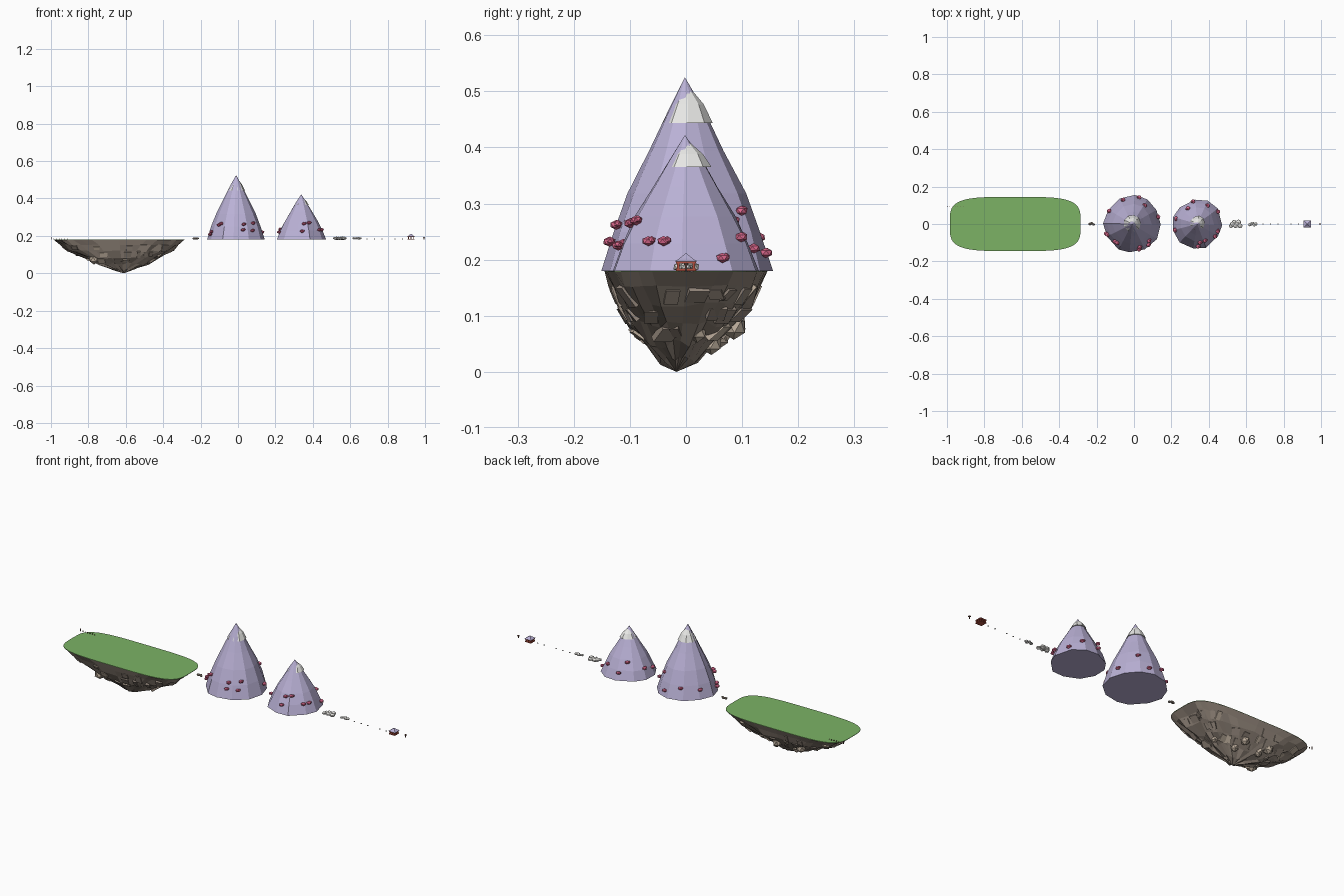
import bpy, bmesh, math, random
from mathutils import Vector, Matrix

random.seed(4)
if "Cube" in bpy.data.objects:
    bpy.data.objects.remove(bpy.data.objects["Cube"])


def material(name, r, g, b):
    m = bpy.data.materials.new(name)
    m.use_nodes = True
    m.diffuse_color = (r, g, b, 1)
    m.node_tree.nodes["Principled BSDF"].inputs["Base Color"].default_value = (r, g, b, 1)
    return m


grass = material("grass green", .20, .45, .13)
rock = material("brown rock", .31, .255, .21)
pale_rock = material("pale rock", .52, .43, .34)
purple = material("mountain purple", .49, .44, .67)
snow = material("snow white", .90, .90, .88)
stone = material("light stone", .78, .77, .74)
pink = material("blossom pink", .72, .14, .27)
red = material("pavilion red", .45, .08, .05)
wood = material("dark wood", .16, .07, .05)

GROUND = .18


def finish(name, bm, *mats):
    bmesh.ops.recalc_face_normals(bm, faces=bm.faces)
    mesh = bpy.data.meshes.new(name)
    bm.to_mesh(mesh)
    bm.free()
    for m in mats:
        mesh.materials.append(m)
    ob = bpy.data.objects.new(name, mesh)
    bpy.context.collection.objects.link(ob)
    return ob


def loft(rings, tip):
    """Join rings of points with quads, closing one end flat and one at a tip."""
    bm = bmesh.new()
    loops = [[bm.verts.new(p) for p in ring] for ring in rings]
    n = len(loops[0])
    for a, b in zip(loops, loops[1:]):
        for i in range(n):
            j = (i + 1) % n
            bm.faces.new((a[i], a[j], b[j], b[i]))
    top = bm.verts.new(tip)
    for i in range(n):
        bm.faces.new((loops[-1][i], loops[-1][(i + 1) % n], top))
    bm.faces.new(loops[0])
    return bm


def add_box(bm, centre, size, turn=Matrix()):
    mat = Matrix.Translation(centre) @ turn @ Matrix.Diagonal((*size, 1))
    return bmesh.ops.create_cube(bm, size=1, matrix=mat)["verts"]


def add_blob(bm, centre, size):
    turn = Matrix.Rotation(random.uniform(0, 3), 4, 'Z')
    mat = Matrix.Translation(centre) @ Matrix.Diagonal((*size, 1)) @ turn
    bmesh.ops.create_icosphere(bm, subdivisions=1, radius=1, matrix=mat)


# Floating island: rounded outline narrowing to a point below
def outline(sx, sy, z, power, jitter, count=36):
    pts = []
    for i in range(count):
        t = math.tau * i / count
        c, s = math.cos(t), math.sin(t)
        k = 1 + random.uniform(-jitter, jitter)
        x = math.copysign(abs(c) ** (2 / power), c) * .35 * k * sx
        y = math.copysign(abs(s) ** (2 / power), s) * .145 * k * sy
        drop = random.uniform(-jitter, jitter) * .08
        pts.append((x - .635 + .025 * (1 - sx), y - .017 * (1 - sy), z + drop))
    return pts


levels = [(1, 1, .179, 4, 0), (.89, .92, .152, 3.6, .04), (.76, .8, .12, 3.2, .06),
          (.57, .64, .085, 2.8, .08), (.37, .43, .05, 2.4, .1), (.17, .22, .02, 2, .1)]
bm = loft([outline(*level) for level in levels], (-.61, -.017, 0))
bmesh.ops.recalc_face_normals(bm, faces=bm.faces)
spots = [(f.calc_center_median(), f.normal.copy()) for f in bm.faces
         if len(f.verts) == 4 and .04 < f.calc_center_median().z < .16]
finish("island_rock", bm, rock)

# Rock slabs set into the underside, every fourth one paler
bm = bmesh.new()
for i, (centre, normal) in enumerate(random.sample(spots, 44)):
    turn = normal.to_track_quat('Z', 'Y').to_matrix().to_4x4()
    turn = turn @ Matrix.Rotation(random.uniform(-.15, .15), 4, 'X')
    size = (random.uniform(.015, .04), random.uniform(.02, .045), .012)
    for v in add_box(bm, centre - normal * .002, size, turn):
        v.co.z = min(v.co.z, .177)
        for f in v.link_faces:
            f.material_index = int(i % 4 == 0)
finish("island_slabs", bm, rock, pale_rock)

bm = bmesh.new()
for p, r in [((-.77, -.07, .075), .028), ((-.74, .083, .087), .026),
             ((-.6, .085, .08), .023), ((-.57, .045, .05), .02),
             ((-.7, .06, .06), .018), ((-.47, .02, .07), .018), ((-.5, -.03, .09), .02)]:
    add_blob(bm, p, (r, r, r))
finish("island_boulders", bm, pale_rock)

# Thin grass sheet over the flat top
bm = bmesh.new()
lid = bm.faces.new([bm.verts.new(p) for p in outline(1, 1, .179, 4, 0, 64)])
up = bmesh.ops.extrude_face_region(bm, geom=[lid])
bmesh.ops.translate(bm, vec=(0, 0, .002),
                    verts=[g for g in up["geom"] if isinstance(g, bmesh.types.BMVert)])
finish("grass_top", bm, grass)


# Mountains: faceted cones with a slight bulge
PROFILE = [(0, 1), (.2, .86), (.4, .68), (.62, .435), (.82, .22)]


def radius_at(base, h):
    for (h0, r0), (h1, r1) in zip(PROFILE, PROFILE[1:]):
        if h <= h1:
            return base * (r0 + (r1 - r0) * (h - h0) / (h1 - h0))


def mountain(name, cx, base, height, sides, trees):
    wobble = [random.uniform(.93, 1.0) for _ in range(sides)]
    twist = [random.uniform(-.1, .1) for _ in range(sides)]

    def ring(h, r):
        pts = []
        for i in range(sides):
            t = math.tau * i / sides + twist[i]
            k = base * r * (wobble[i] + random.uniform(-.02, .02))
            pts.append((cx + k * math.cos(t), k * math.sin(t), GROUND + h * height))
        return pts

    bm = loft([ring(h, r) for h, r in PROFILE], (cx, -.002, GROUND + height))
    finish(name, bm, purple)

    # Snow band breaking through the slope below the peak
    bulge = [random.uniform(.96, 1.08) for _ in range(9)]
    cap = []
    for h, r in [(.765, .285), (.86, .182)]:
        cap.append([(cx + .002 + base * r * w * math.cos(math.tau * i / 9),
                     .004 + base * r * w * math.sin(math.tau * i / 9),
                     GROUND + h * height) for i, w in enumerate(bulge)])
    finish(name + "_snow", loft(cap, (cx, 0, GROUND + .97 * height)), snow)

    # Blossom trees: pairs of flattened crowns sitting on the slope
    crowns = bmesh.new()
    for angle, z in trees:
        t = math.radians(angle)
        r = radius_at(base, (z - GROUND) / height)
        p = Vector((cx + r * math.cos(t), r * math.sin(t), z))
        side = Vector((-math.sin(t), math.cos(t), 0))
        add_blob(crowns, p, (.012, .012, .009))
        add_blob(crowns, p + side * .007 + Vector((0, 0, .002)), (.008, .008, .007))
    finish(name + "_blossoms", crowns, pink)


mountain("large_mountain", -.01, .158, .345, 12,
         [(200, .208), (203, .222), (225, .258), (231, .265), (285, .232), (288, .262),
          (315, .268), (308, .228), (15, .22), (55, .287), (75, .212), (110, .24), (150, .23)])
mountain("small_mountain", .338, .139, .242, 11,
         [(278, .265), (295, .27), (325, .233), (272, .225), (340, .233), (30, .203),
          (60, .24), (100, .22), (120, .27), (165, .235), (195, .22)])

# Stone clusters and stepping stones along the path
for name, cx, length, width, count, big in [("large_stone_cluster", .543, .024, .01, 7, .015),
                                            ("small_stone_cluster", .635, .016, .004, 5, .011)]:
    bm = bmesh.new()
    for i in range(count):
        r = big * random.uniform(.75, 1)
        x = cx + length * (2 * i / (count - 1) - 1)
        add_blob(bm, (x, width * (i % 3 - 1), GROUND + .007), (r, r, r * .65))
    finish(name, bm, stone)

bm = bmesh.new()
for x in (.69, .73, .77, .84, .88):
    add_blob(bm, (x, 0, GROUND + .003), (.004, .004, .003))
finish("stepping_stones", bm, stone)

bm = bmesh.new()
for x, y, r in [(-.235, 0, .01), (-.225, .004, .009), (-.216, -.003, .008)]:
    add_blob(bm, (x, y, GROUND + .006), (r, r * .8, r * .7))
finish("brown_stones", bm, rock)

# Pavilion with a pyramid roof on posts
HX = .925
bm = bmesh.new()
add_box(bm, (HX, 0, GROUND + .002), (.036, .036, .004))
add_box(bm, (HX, 0, GROUND + .015), (.036, .036, .004))
for sx in (-1, 0, 1):
    for sy in (-1, 0, 1):
        add_box(bm, (HX + sx * .014, sy * .014, GROUND + .009), (.004, .004, .014))
finish("pavilion_frame", bm, red)

bm = loft([[(HX + sx * w, sy * w, GROUND + z) for sx, sy in ((-1, -1), (1, -1), (1, 1), (-1, 1))]
           for w, z in [(.02, .017), (.012, .022)]], (HX, 0, GROUND + .032))
finish("pavilion_roof", bm, purple)

# Small posts at both ends of the row
bm = bmesh.new()
add_box(bm, (-.998, .093, GROUND + .007), (.004, .004, .014))
for i in range(1, 7):
    add_box(bm, (-.998 + i * .014, .092, GROUND + .003), (.003, .003, .006))
finish("fence_posts", bm, wood)

bm = bmesh.new()
add_box(bm, (.994, 0, GROUND + .006), (.004, .004, .012))
add_box(bm, (.994, 0, GROUND + .012), (.010, .008, .004))
finish("end_post", bm, wood)
